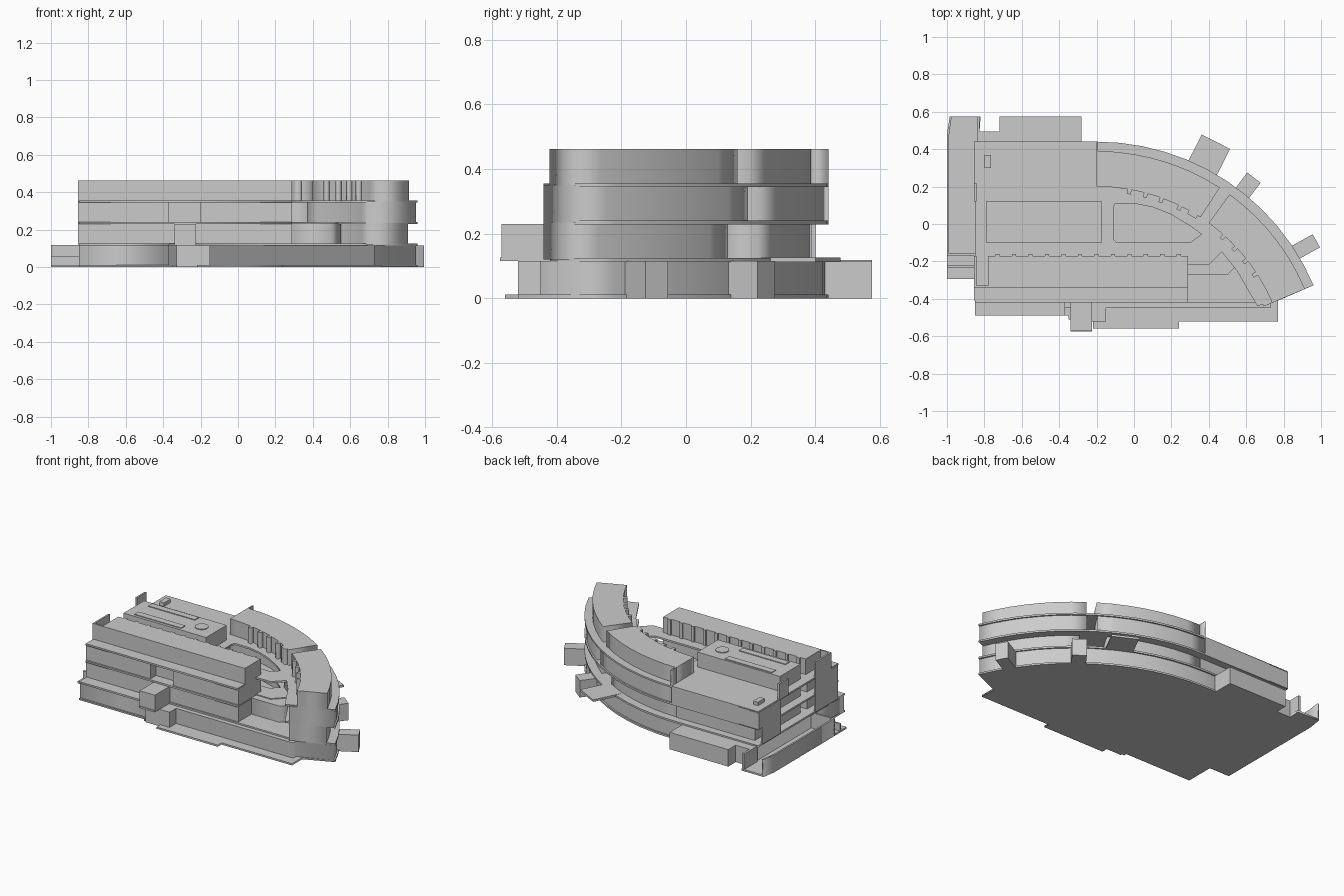
import bpy, math

if "Cube" in bpy.data.objects:
    bpy.data.objects.remove(bpy.data.objects["Cube"])

CX, CY = -0.2, -0.82          # centre of the curved wing
A_END = 23                    # angle where the curved wing stops


def prism(name, pts, z0, z1, holes=()):
    """Extruded flat outline, optionally with holes."""
    cu = bpy.data.curves.new(name, 'CURVE')
    cu.dimensions = '2D'
    cu.fill_mode = 'BOTH'
    cu.extrude = (z1 - z0) / 2
    for loop in (pts, *holes):
        sp = cu.splines.new('POLY')
        sp.points.add(len(loop) - 1)
        for p, (x, y) in zip(sp.points, loop):
            p.co = (x, y, 0, 1)
        sp.use_cyclic_u = True
    tmp = bpy.data.objects.new(name + "_tmp", cu)
    bpy.context.collection.objects.link(tmp)
    dg = bpy.context.evaluated_depsgraph_get()
    me = bpy.data.meshes.new_from_object(tmp.evaluated_get(dg))
    bpy.data.objects.remove(tmp)
    ob = bpy.data.objects.new(name, me)
    ob.location.z = (z0 + z1) / 2
    bpy.context.collection.objects.link(ob)
    return ob


def box(name, x0, x1, y0, y1, z0, z1, rot=0):
    bpy.ops.mesh.primitive_cube_add(size=1, location=((x0+x1)/2, (y0+y1)/2, (z0+z1)/2),
                                    rotation=(0, 0, math.radians(rot)))
    ob = bpy.context.object
    ob.name = name
    ob.scale = (x1 - x0, y1 - y0, z1 - z0)
    return ob


def arc(r, a0, a1, n=12):
    return [(CX + r*math.cos(math.radians(a0 + (a1-a0)*i/n)),
             CY + r*math.sin(math.radians(a0 + (a1-a0)*i/n))) for i in range(n + 1)]


def sector(name, r0, r1, a0, a1, z0, z1, n=7):
    return prism(name, arc(r1, a0, a1, n) + arc(r0, a1, a0, n), z0, z1)


# Site base and ground floor
prism("base_slab", [(-.85, -.49), (-.35, -.49), (-.35, -.51), (-.22, -.51), (-.22, -.56),
                    (.24, -.56), (.24, -.52), (.77, -.52), (.77, -.41)]
      + arc(1.26, A_END, 90) + [(-.85, .44)], 0, .012)
prism("ground_floor", [(-.85, -.48), (-.37, -.48), (-.37, -.45), (.73, -.45), (.73, -.42)]
      + arc(1.25, A_END, 90) + [(-.83, .44), (-.83, -.17), (-.85, -.17)], .01, .115)

# Floor slabs of the upper storeys with the teardrop courtyard opening
teardrop = [(-.10, .11), (.0, .11), (.1, .09), (.2, .05), (.3, -.01), (.36, -.055),
            (.30, -.10), (-.09, -.10), (-.11, -.08), (-.11, .09)]
prism("first_slab", [(-.85, -.49), (-.37, -.49), (-.37, -.42), (.29, -.42), (.73, -.42)]
      + arc(1.26, A_END, 90) + [(-.85, .44)], .113, .125)
outline = [(-.85, -.42), (.29, -.42), (.29, -.22), (.40, -.22), (.47, -.15),
           (.55, -.25), (.66, -.44)] + arc(1.26, A_END, 90) + [(-.85, .44)]
for nm, z in (("second_slab", .235), ("third_slab", .35)):
    prism(nm, outline, z - .006, z + .006, [teardrop])

# Curved wing: two halves with a passage between them, storey by storey
sector("wing_first_a", 1.02, 1.205, 60, 90, .12, .235)
sector("wing_first_b", .97, 1.205, A_END, 52, .12, .235)
sector("wing_second_a", 1.02, 1.25, 57, 90, .235, .35)
sector("wing_second_b", .97, 1.25, A_END, 54, .235, .35)
sector("wing_third_a", 1.02, 1.21, 57, 90, .35, .462)
sector("wing_third_b", 1.02, 1.21, A_END, 54, .35, .462)
sector("wing_third_end_fin", 1.2, 1.26, 89.6, 90, .35, .462, 1)

# Window bays on the inside of the wing roof storey
for i, a in enumerate((80, 75, 70, 64, 48, 43, 38, 33)):
    sector(f"wing_bay_{i}", .995, 1.03, a - .6, a + .6, .35, .462, 1)
sector("wing_stair_a", 1.0, 1.03, 58, 61, .35, .462, 1)

# Front bar storeys
box("front_bar_first_left", -.79, -.34, -.41, -.17, .12, .235)
box("front_bar_first_right", -.34, .29, -.41, -.17, .12, .235)
box("front_bar_second_left", -.79, -.37, -.41, -.17, .235, .35)
box("front_bar_second_mid", -.37, -.2, -.35, -.17, .235, .35)
box("front_bar_second_right", -.2, .29, -.41, -.17, .235, .35)
box("front_bar_third", -.78, .29, -.34, -.17, .35, .462)
for i in range(12):
    x = -.74 + i * .088
    box(f"front_bar_pilaster_{i}", x, x + .022, -.185, -.16, .35, .462)

# Front balcony fronts on the left end and side fins
for nm, y0, y1, z0, z1 in (("fin_first", -.41, -.17, .12, .235), ("fin_second", -.41, -.17, .235, .35),
                           ("fin_third", -.34, -.17, .35, .462), ("fin_back_first", .2, .40, .12, .235),
                           ("fin_back_second", .2, .44, .235, .35), ("fin_mid_third", .12, .22, .35, .462)):
    box("west_" + nm, -.855, -.843, y0, y1, z0, z1)
for nm, y0, z0, z1 in (("first", -.41, .12, .235), ("second", -.41, .235, .35), ("third", -.34, .35, .462)):
    box("front_return_wall_" + nm, -.85, -.78, y0, y0 + .01, z0, z1)

# Projecting entrance bay over the front
box("entrance_bay_floor", -.34, -.225, -.575, -.41, .115, .127)
box("entrance_bay_room", -.34, -.225, -.57, -.41, .12, .23)
box("entrance_bay_base", -.33, -.15, -.52, -.44, .0, .115)

# Rear left block and taller central hall
box("rear_block_first", -.79, -.2, .12, .39, .12, .235)
box("rear_block_second", -.79, -.2, .12, .435, .235, .35)
box("rear_block_back_wall", -.85, -.2, .43, .44, .235, .35)
box("central_hall", -.79, -.17, -.1, .12, .12, .457)
box("rear_stair_core", -.80, -.765, .30, .37, .35, .38)
for i, y in enumerate((-.06, .087)):
    box(f"skylight_{i}", -.72, -.37, y - .022, y + .022, .45, .462)
bpy.ops.mesh.primitive_cylinder_add(vertices=24, radius=.042, depth=.012, location=(-.28, .01, .456))
bpy.context.object.name = "round_skylight"

# Courtyard bridge at first floor
prism("courtyard_bridge", [(.29, -.27), (.5, -.27), (.55, -.22), (.47, -.15), (.40, -.22), (.29, -.22)],
      .12, .235)

# West service channel with low walls, open at the back
prism("channel_floor", [(-1, -.17), (-.83, -.17), (-.83, .44), (-.82, .575), (-.985, .575), (-1, .48)], 0, .012)
prism("channel_outer_wall", [(-1, -.17), (-.988, -.17), (-.988, .48), (-.975, .575), (-.985, .575), (-1, .48)],
      0, .118)
box("channel_inner_wall", -.84, -.825, .43, .575, 0, .118)
box("channel_south_wall", -1, -.83, -.17, -.158, 0, .118)
box("west_step", -1, -.85, -.295, -.17, 0, .012)
box("west_step_wall", -1, -.85, -.235, -.222, 0, .06)

# Rear annexes
box("rear_annex", -.72, -.28, .43, .575, 0, .115)
box("rear_porch", -.84, -.72, .43, .495, 0, .115)

# Radial porches around the curve
box("curve_canopy", .31, .48, .26, .45, .113, .127, -27)
box("curve_porch_mid", .56, .65, .14, .26, .0, .115, -37)
box("curve_porch_end", .82, .985, -.17, -.09, .0, .115, 29)
